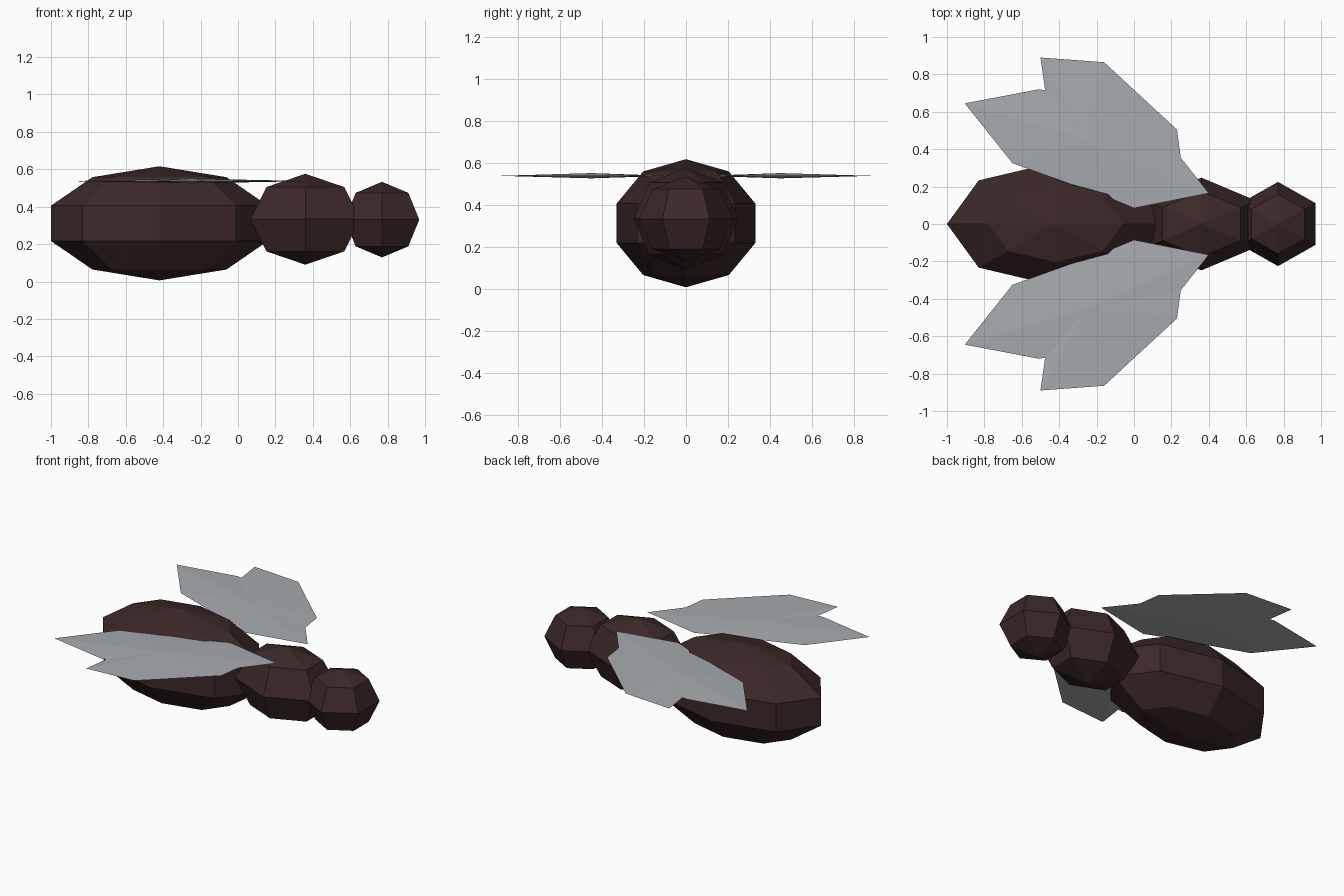
import bpy, bmesh

if "Cube" in bpy.data.objects:
    bpy.data.objects.remove(bpy.data.objects["Cube"])

def material(name, rgb):
    m = bpy.data.materials.new(name)
    m.diffuse_color = (*rgb, 1)
    m.use_nodes = True
    m.node_tree.nodes["Principled BSDF"].inputs["Base Color"].default_value = m.diffuse_color
    return m

BODY = material("dark brown", (0.046, 0.021, 0.021))
WING = material("pale grey", (0.39, 0.41, 0.425))

def finish(name, bm, mat):
    bmesh.ops.recalc_face_normals(bm, faces=bm.faces)
    me = bpy.data.meshes.new(name)
    bm.to_mesh(me)
    bm.free()
    me.materials.append(mat)
    ob = bpy.data.objects.new(name, me)
    bpy.context.collection.objects.link(ob)

def ball(name, centre, radii, segments, rings):
    bm = bmesh.new()
    bmesh.ops.create_uvsphere(bm, u_segments=segments, v_segments=rings, radius=1)
    # put a vertex column on the +x axis whatever the primitive's start angle
    bmesh.ops.scale(bm, vec=radii, verts=bm.verts)
    bmesh.ops.translate(bm, vec=centre, verts=bm.verts)
    finish(name, bm, BODY)

# body segments
ball("abdomen", (-0.42, 0, 0.311), (0.61, 0.347, 0.305), 8, 5)
ball("thorax", (0.36, 0, 0.333), (0.34, 0.248, 0.243), 6, 4)
ball("head", (0.77, 0, 0.331), (0.23, 0.225, 0.202), 6, 4)

# wings: thin lens over a notched outline, mirrored
OUTLINE = [(0.40, 0.165), (0.25, 0.355), (0.23, 0.505), (-0.16, 0.865),
           (-0.50, 0.89), (-0.475, 0.715), (-0.51, 0.72), (-0.905, 0.645),
           (-0.65, 0.325), (-0.33, 0.21), (-0.14, 0.16), (-0.11, 0.13), (0.0, 0.085)]

def wing(name, side):
    bm = bmesh.new()
    rim = [bm.verts.new((x, y * side, 0.537)) for x, y in OUTLINE]
    for z in (0.550, 0.525):
        hub = bm.verts.new((-0.25, 0.45 * side, z))
        for a, b in zip(rim, rim[1:] + rim[:1]):
            bm.faces.new((a, b, hub))
    finish(name, bm, WING)

wing("left_wing", 1)
wing("right_wing", -1)
